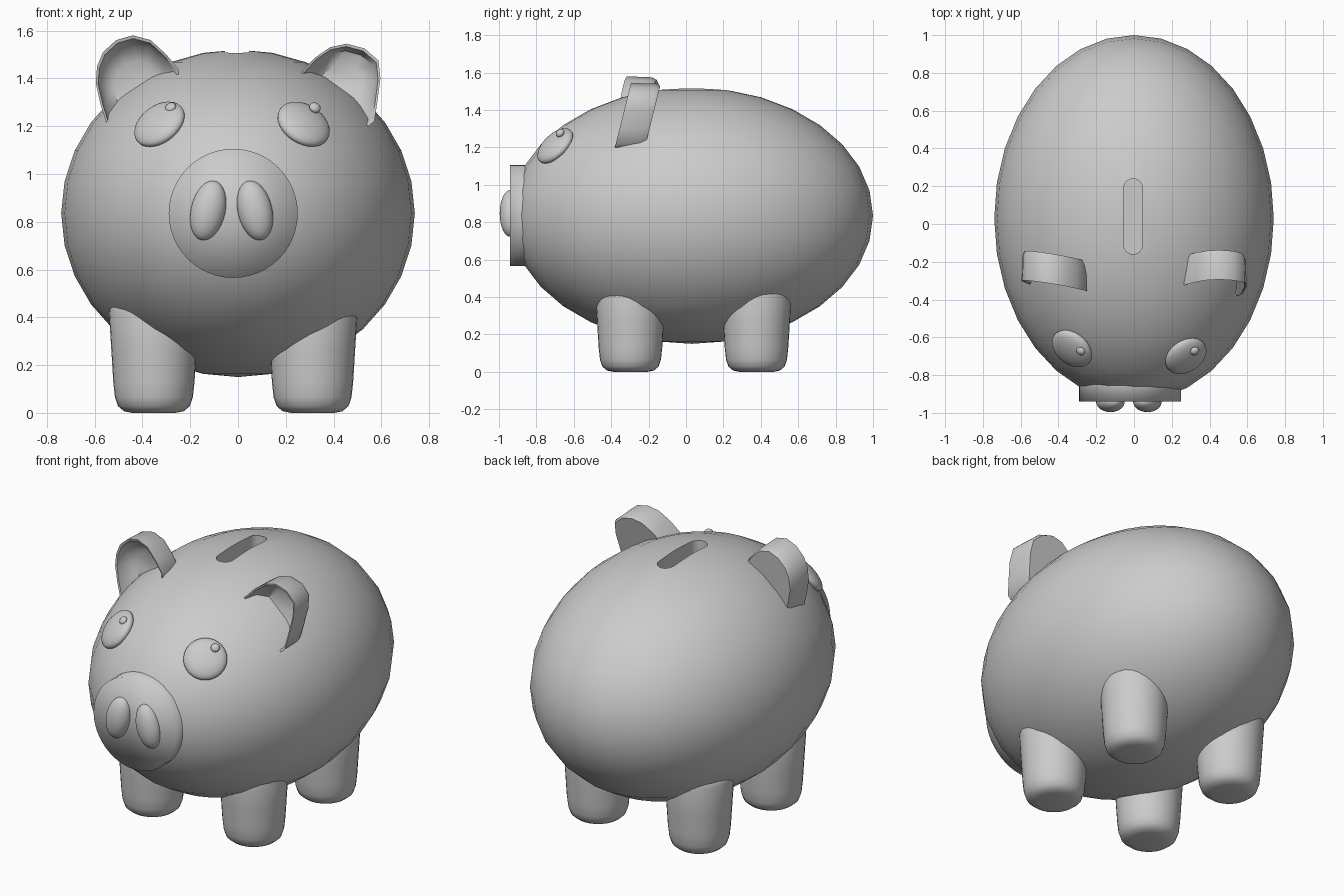
import bpy, bmesh, math
from mathutils import Vector, Matrix

if "Cube" in bpy.data.objects:
    bpy.data.objects.remove(bpy.data.objects["Cube"], do_unlink=True)

GREY = (0.6, 0.6, 0.6, 1)
clay = bpy.data.materials.new("plain grey")
clay.use_nodes = True
clay.diffuse_color = GREY
clay.node_tree.nodes["Principled BSDF"].inputs["Base Color"].default_value = GREY

BODY_C = Vector((0, 0.03, 0.835))
BODY_R = Vector((0.74, 0.97, 0.685))


def finish(name, bm, angle=180):
    bmesh.ops.recalc_face_normals(bm, faces=bm.faces)
    mesh = bpy.data.meshes.new(name)
    bm.to_mesh(mesh)
    bm.free()
    mesh.materials.append(clay)
    ob = bpy.data.objects.new(name, mesh)
    bpy.context.collection.objects.link(ob)
    smooth(ob, angle)
    return ob


def smooth(ob, angle):
    bpy.ops.object.select_all(action="DESELECT")
    ob.select_set(True)
    bpy.context.view_layer.objects.active = ob
    if angle >= 180:
        bpy.ops.object.shade_smooth()
    else:
        bpy.ops.object.shade_smooth_by_angle(angle=math.radians(angle))


def ellipsoid(name, centre, radii, rot=None, segs=32):
    bm = bmesh.new()
    m = Matrix.Translation(centre) @ (rot or Matrix()) @ Matrix.Diagonal((*radii, 1))
    bmesh.ops.create_uvsphere(bm, u_segments=segs, v_segments=segs // 2, radius=1, matrix=m)
    return finish(name, bm)


def bridge(bm, a, b):
    n = len(a)
    for i in range(n):
        bm.faces.new((a[i], a[(i + 1) % n], b[(i + 1) % n], b[i]))


def lathe(name, profile, centre, segs=32):
    """Solid of revolution about z from (radius, height) pairs."""
    bm = bmesh.new()
    rings = [[bm.verts.new((centre[0] + r * math.cos(2 * math.pi * i / segs),
                            centre[1] + r * math.sin(2 * math.pi * i / segs), z))
              for i in range(segs)] for r, z in profile]
    for a, b in zip(rings, rings[1:]):
        bridge(bm, a, b)
    bm.faces.new(rings[0])
    bm.faces.new(rings[-1])
    return finish(name, bm)


# Body
body = ellipsoid("body", BODY_C, BODY_R)

# Coin slot: rounded slot cut into the back
bm = bmesh.new()
ends = []
for i in range(18):
    a = math.pi * (i % 9) / 8 + (math.pi if i > 8 else 0)
    y = 0.19 if i < 9 else -0.11
    ends.append(bm.verts.new((-0.005 + 0.05 * math.cos(a), y + 0.05 * math.sin(a), 1.41)))
base = bm.faces.new(ends)
top = bmesh.ops.extrude_face_region(bm, geom=[base])["geom"]
bmesh.ops.translate(bm, vec=(0, 0, 0.3), verts=[v for v in top if isinstance(v, bmesh.types.BMVert)])
cutter = finish("slot_cutter", bm)
cutter.hide_render = True
cut = body.modifiers.new("slot", "BOOLEAN")
cut.operation = "DIFFERENCE"
cut.solver = "EXACT"
cut.object = cutter
bpy.context.view_layer.objects.active = body
bpy.ops.object.modifier_apply(modifier="slot")
bpy.data.objects.remove(cutter, do_unlink=True)
smooth(body, 35)

# Snout
bm = bmesh.new()
bmesh.ops.create_cone(bm, cap_ends=True, cap_tris=True, segments=48, radius1=0.27, radius2=0.27, depth=0.2,
                      matrix=Matrix.Translation((-0.02, -0.84, 0.835)) @ Matrix.Rotation(math.pi / 2, 4, "X"))
finish("snout", bm)

for side, name in ((-1, "right"), (1, "left")):
    # Nostrils lean together at the top
    ellipsoid(name + "_nostril", (-0.027 + side * 0.098, -0.94, 0.847), (0.072, 0.056, 0.127),
              Matrix.Rotation(-side * math.radians(13), 4, "Y"))

    # Eyes lie flat on the body
    eye = Vector((-0.027 + side * 0.302, 0, 1.208))
    u, w = eye.x / BODY_R.x, (eye.z - BODY_C.z) / BODY_R.z
    eye.y = BODY_C.y - BODY_R.y * math.sqrt(1 - u * u - w * w)
    d = eye - BODY_C
    normal = Vector([d[i] / BODY_R[i] ** 2 for i in range(3)]).normalized()
    turn = normal.to_track_quat("Z", "Y").to_matrix().to_4x4()
    ellipsoid(name + "_eye", eye, (0.118, 0.118, 0.045), turn)
    ellipsoid(name + "_pupil", (eye.x + 0.047, -0.673, 1.277), (0.025, 0.025, 0.018), turn, 16)

    # Legs, slightly tapered with rounded feet
    for y, part in ((-0.297, "front"), (0.377, "back")):
        lathe(part + "_" + name + "_leg",
              [(0.09, 0), (0.125, 0.007), (0.15, 0.028), (0.163, 0.065), (0.17, 0.13),
               (0.178, 0.26), (0.188, 0.42), (0.17, 0.5)],
              (-0.02 + side * 0.332, y))


# Ears: cupped shells open to the front
def ear(name, outline, front_y):
    bm = bmesh.new()
    pivot = (Vector(outline[0]) + Vector(outline[-1])) / 2

    def ring(scale, depth):
        verts = []
        for p in outline:
            q = pivot + (Vector(p) - pivot) * scale
            verts.append(bm.verts.new((q.x, front_y(q.x, q.y) + depth, q.y)))
        return verts

    rings = [ring(s, d) for s, d in ((0.93, 0.16), (0.98, 0.135), (1, 0), (0.95, 0.005), (0.87, 0.07), (0.6, 0.115))]
    for a, b in zip(rings, rings[1:]):
        bridge(bm, a, b)
    bm.faces.new(rings[0])
    bm.faces.new(rings[-1])
    finish(name, bm, 45)


ear("right_ear",
    [(-0.55, 1.21), (-0.575, 1.29), (-0.595, 1.38), (-0.59, 1.45), (-0.565, 1.51), (-0.51, 1.56), (-0.44, 1.58),
     (-0.365, 1.56), (-0.3, 1.5), (-0.25, 1.44), (-0.25, 1.41)],
    lambda x, z: -0.32 - 0.16 * (x + 0.55) + 0.06 * (z - 1.21))
ear("left_ear",
    [(0.545, 1.2), (0.57, 1.22), (0.583, 1.3), (0.596, 1.4), (0.588, 1.475), (0.53, 1.525), (0.455, 1.545),
     (0.385, 1.53), (0.32, 1.485), (0.265, 1.425)],
    lambda x, z: -0.38 + 0.25 * (z - 1.2))
